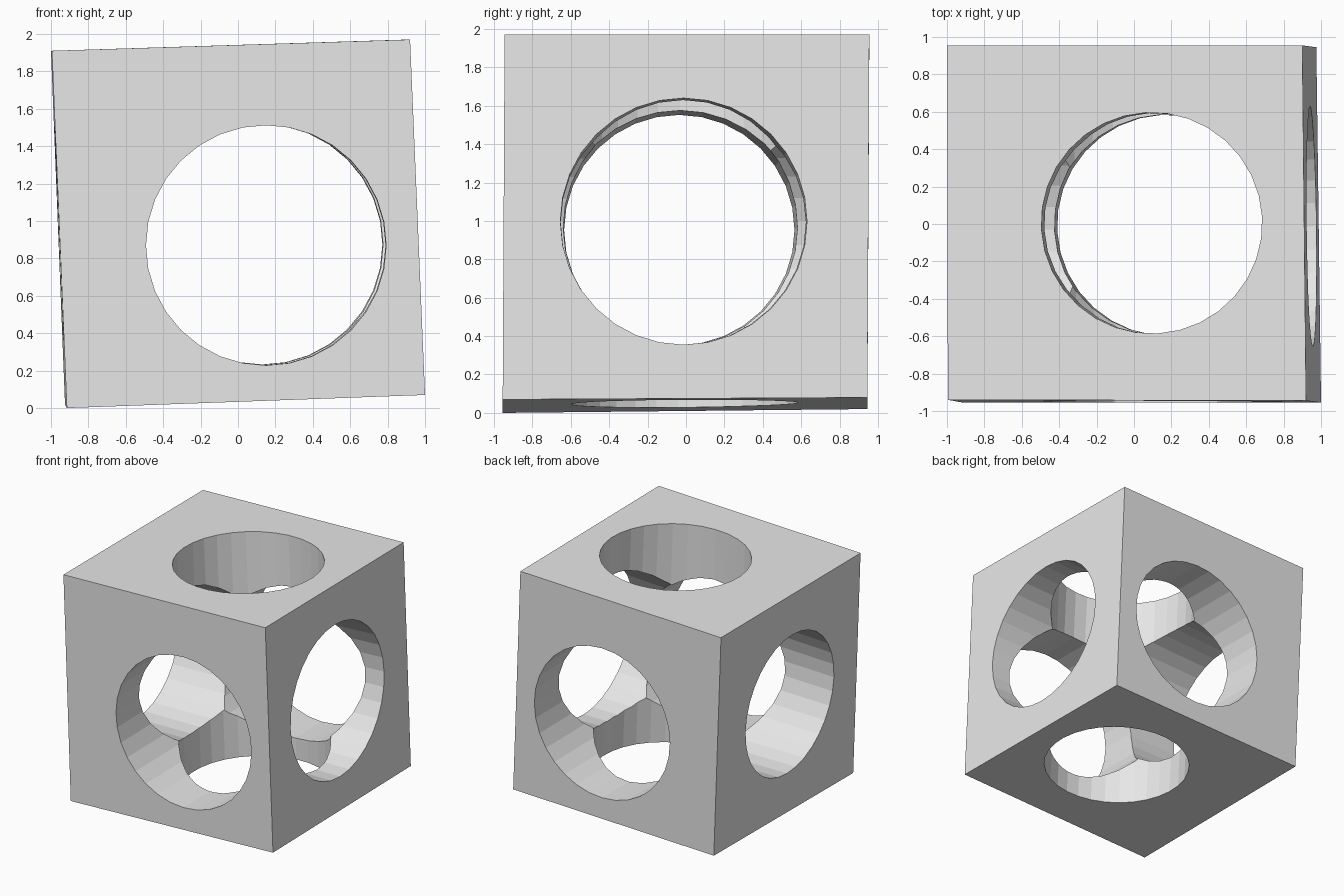
import bpy
import bmesh
from mathutils import Matrix, Vector

old = bpy.data.objects.get("Cube")
if old:
    bpy.data.objects.remove(old, do_unlink=True)

grey = bpy.data.materials.new("light_grey")
grey.use_nodes = True
grey.diffuse_color = (0.8, 0.8, 0.8, 1)
grey.node_tree.nodes["Principled BSDF"].inputs["Base Color"].default_value = (0.8, 0.8, 0.8, 1)


def add_object(name, bm):
    bmesh.ops.recalc_face_normals(bm, faces=bm.faces)
    mesh = bpy.data.meshes.new(name)
    bm.to_mesh(mesh)
    bm.free()
    mesh.materials.append(grey)
    obj = bpy.data.objects.new(name, mesh)
    bpy.context.collection.objects.link(obj)
    return obj


def bore_cutter(name, start, end, r_start, r_end, extra=0.1):
    """Slightly tapered round cutter, lengthened past both rims."""
    start, end = Vector(start), Vector(end)
    axis, taper = end - start, r_end - r_start
    turn = axis.to_track_quat('Z', 'Y').to_matrix().to_4x4()
    bm = bmesh.new()
    bmesh.ops.create_cone(
        bm, cap_ends=True, segments=32,
        radius1=r_start - extra * taper, radius2=r_end + extra * taper,
        depth=axis.length * (1 + 2 * extra),
        matrix=Matrix.Translation((start + end) / 2) @ turn)
    cutter = add_object(name, bm)
    cutter.hide_render = True
    return cutter


# Slightly leaning block: front ring of corners, then back ring
bm = bmesh.new()
front = [(-0.995, -0.94, 1.91), (0.92, -0.945, 1.97), (1.0, -0.955, 0.07), (-0.915, -0.955, 0.0)]
back = [(-1.0, 0.955, 1.91), (0.90, 0.955, 1.97), (0.975, 0.945, 0.08), (-0.925, 0.945, 0.02)]
f = [bm.verts.new(c) for c in front]
b = [bm.verts.new(c) for c in back]
bm.faces.new(f)
bm.faces.new(b[::-1])
for i in range(4):
    j = (i + 1) % 4
    bm.faces.new((f[i], b[i], b[j], f[j]))
block = add_object("bored_block", bm)

# Three crossing round bores
cutters = [
    bore_cutter("front_bore", (0.15, -0.95, 0.87), (0.13, 0.95, 0.875), 0.642, 0.642),
    bore_cutter("side_bore", (0.96, -0.012, 0.998), (-0.96, -0.035, 0.953), 0.643, 0.60),
    bore_cutter("vertical_bore", (0.095, 0.005, 1.94), (0.18, -0.007, 0.04), 0.591, 0.591),
]
bpy.context.view_layer.objects.active = block
for cutter in cutters:
    cut = block.modifiers.new(cutter.name, 'BOOLEAN')
    cut.operation = 'DIFFERENCE'
    cut.solver = 'EXACT'
    cut.object = cutter
    bpy.ops.object.modifier_apply(modifier=cut.name)
    bpy.data.objects.remove(cutter, do_unlink=True)
